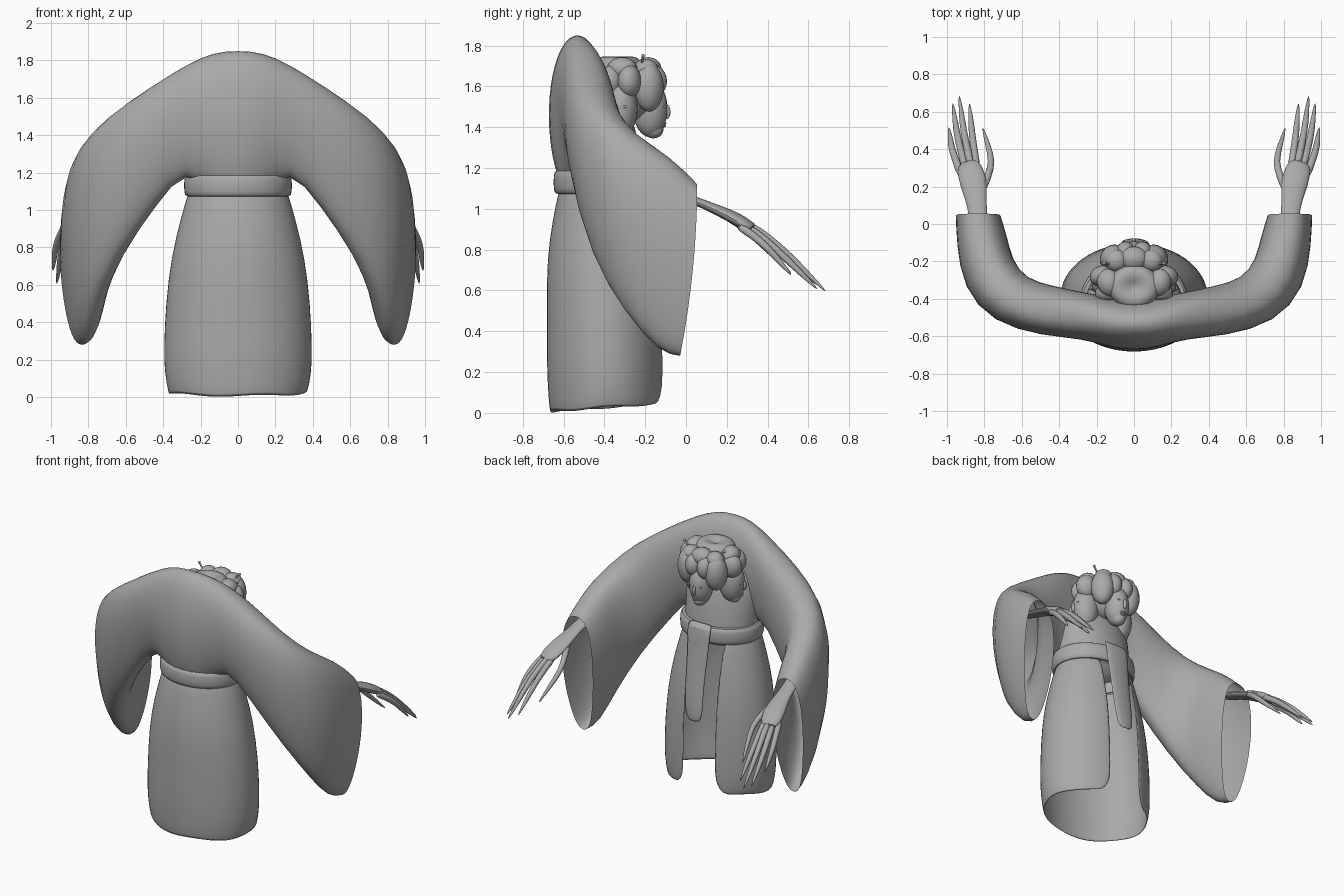
import bpy, bmesh, math
from mathutils import Vector, Matrix

cube = bpy.data.objects.get("Cube")
if cube:
    bpy.data.objects.remove(cube)

grey = bpy.data.materials.new("plain grey")
grey.use_nodes = True
COLOR = (0.4, 0.4, 0.4, 1)
grey.diffuse_color = COLOR
grey.node_tree.nodes["Principled BSDF"].inputs["Base Color"].default_value = COLOR


def finish(name, bm, angle=50, subsurf=0, thick=0):
    bmesh.ops.recalc_face_normals(bm, faces=bm.faces)
    me = bpy.data.meshes.new(name)
    bm.to_mesh(me)
    bm.free()
    me.materials.append(grey)
    ob = bpy.data.objects.new(name, me)
    bpy.context.collection.objects.link(ob)
    if thick:
        m = ob.modifiers.new("cloth", "SOLIDIFY")
        m.thickness, m.offset = thick, 0
    if subsurf:
        m = ob.modifiers.new("smooth", "SUBSURF")
        m.levels = m.render_levels = subsurf
    bpy.ops.object.select_all(action="DESELECT")
    ob.select_set(True)
    bpy.context.view_layer.objects.active = ob
    bpy.ops.object.shade_smooth_by_angle(angle=math.radians(angle))


def loft(bm, rings, closed=True, caps=(False, False)):
    rows = [[bm.verts.new(p) for p in r] for r in rings]
    n = len(rows[0])
    for a, b in zip(rows, rows[1:]):
        for i in range(n if closed else n - 1):
            j = (i + 1) % n
            bm.faces.new((a[i], a[j], b[j], b[i]))
    for row, cap in zip((rows[0], rows[-1]), caps):
        if cap:
            bm.faces.new(row)


def tube(bm, pts, radii, n=8, flat=1.0):
    """Tapered limb through the points, optionally flattened vertically."""
    pts = [Vector(p) for p in pts]
    rings = []
    for i, p in enumerate(pts):
        d = (pts[min(i + 1, len(pts) - 1)] - pts[max(i - 1, 0)]).normalized()
        side = d.cross(Vector((0, 0, 1))).normalized()
        up = side.cross(d)
        rings.append([p + radii[i] * (math.cos(t) * side + flat * math.sin(t) * up)
                      for t in (2 * math.pi * k / n for k in range(n))])
    loft(bm, rings, caps=(True, True))


def oval(z, hx, back, front, n=24):
    cy, hy = (back + front) / 2, (front - back) / 2
    return [(hx * math.sin(t), cy + hy * math.cos(t), z)
            for t in (2 * math.pi * k / n for k in range(n))]


# Robe body from the waist up into the shoulders
bm = bmesh.new()
loft(bm, [oval(*r) for r in [
    (1.06, .26, -.61, -.2), (1.2, .262, -.62, -.21), (1.32, .272, -.645, -.23),
    (1.45, .275, -.655, -.26), (1.58, .26, -.64, -.33), (1.68, .19, -.61, -.41)]],
    caps=(False, True))
finish("robe_body", bm, 80, 1)


# Shoulders and wide sleeves in one sweep from wrist to wrist:
# centre x, y, heading, half width, top, bottom, bottom setback
SLEEVE = [(0, -.535, 0, .145, 1.857, 1.04, 0), (.13, -.525, 0, .135, 1.848, 1.06, 0),
          (.27, -.49, 4, .122, 1.785, 1.24, 0), (.46, -.465, 12, .135, 1.665, 1.02, .02),
          (.67, -.41, 38, .145, 1.515, .73, .02), (.785, -.265, 60, .15, 1.37, .47, .02),
          (.815, -.075, 82, .134, 1.262, .285, .05), (.833, .055, 90, .118, 1.125, .275, .085)]


def sleeve_ring(s, x, y, head, w, top, bottom, setback, n=24):
    h = math.radians(head)
    full = .2 * min(1, x / .4)
    ring = []
    for k in range(n):
        t = 2 * math.pi * k / n
        c, sn = math.cos(t), math.sin(t)
        v = .5 + .5 * c
        z = bottom + (top - bottom) * v
        u = w * math.copysign(abs(sn) ** (1 - full), sn) * (1 + full * c)
        back = setback * (1 - v) ** 2
        ring.append((s * (x + u * math.sin(h) - back * math.cos(h)),
                     y - u * math.cos(h) - back * math.sin(h), z))
    return ring


bm = bmesh.new()
loft(bm, [sleeve_ring(-1, *r) for r in SLEEVE[:0:-1]] + [sleeve_ring(1, *r) for r in SLEEVE])
finish("shoulders_and_sleeves", bm, 80, 1)

# Skirt wrapped round the body with a slit on the +y side
bm = bmesh.new()
rings = []
for z, hx, back, front in [(1.09, .265, -.62, -.2), (.95, .305, -.65, -.17),
                           (.75, .355, -.68, -.13), (.5, .385, -.68, -.11),
                           (.25, .395, -.68, -.105), (.12, .39, -.675, -.105), (0, .37, -.665, -.11)]:
    cy, hy = (back + front) / 2, (front - back) / 2
    a, b = math.asin(.1 / hx), 2 * math.pi - math.asin(.14 / hx)
    if z == 0:
        a, b = a + .15, b - .15
    ring = []
    for k in range(29):
        t = a + (b - a) * k / 28
        lift = (.022 + .021 * math.cos(t) + .006 * math.sin(5 * t)) if z == 0 else 0
        ring.append((hx * math.sin(t), cy + hy * math.cos(t), z + lift))
    rings.append(ring)
loft(bm, rings, closed=False)
finish("skirt", bm, 60, 1, .008)

# Belt with rounded edges
bm = bmesh.new()
loft(bm, [oval(z, .27 + g, -.63 - g, -.19 + g) for z, g in [
    (1.075, -.02), (1.07, .01), (1.09, .022), (1.17, .022), (1.19, .01), (1.185, -.02)]])
finish("belt", bm, 60, 1)

# Sash folded over the belt, its tail hanging over the slit
bm = bmesh.new()
loft(bm, [[(x - w, y, z), (x, y + .012, z), (x + w, y, z)] for x, w, y, z in [
    (.01, .09, -.2, 1.205), (.01, .095, -.16, 1.19), (.01, .09, -.155, 1.08),
    (.01, .08, -.13, .9), (.01, .075, -.1, .7), (0, .07, -.09, .58), (0, .04, -.09, .54)]],
    closed=False)
finish("sash_tail", bm, 60, 1, .012)

for s, side in ((1, "left"), (-1, "right")):
    # Forearm, flattened palm, long thin fingers and thumb
    bm = bmesh.new()
    tube(bm, [(s * .76, -.3, 1.2), (s * .82, -.08, 1.08), (s * .835, .06, 1.035),
              (s * .845, .14, 1.0), (s * .86, .23, .96), (s * .88, .3, .92),
              (s * .89, .335, .9)],
         (.05, .05, .05, .06, .078, .07, .05), 12, .42)
    for base, mid, tip in [
            ((.84, .29, .925), (.865, .47, .795), (.88, .65, .62)),
            ((.872, .31, .92), (.91, .49, .785), (.935, .69, .59)),
            ((.902, .3, .91), (.945, .47, .775), (.97, .65, .6)),
            ((.92, .25, .92), (.975, .4, .81), (.99, .52, .67)),
            ((.81, .18, .975), (.755, .33, .87), (.81, .52, .68))]:
        pts = [Vector((s * p[0], p[1], p[2])) for p in (base, mid, tip)]
        tube(bm, [pts[0], (pts[0] + pts[1]) / 2 + Vector((0, 0, .008)), pts[1],
                  (pts[1] + pts[2]) / 2, pts[2]], (.025, .021, .02, .016, .004))
    finish(side + "_hand", bm, 60, 1)


def ball(bm, loc, size, turn=0):
    m = Matrix.Rotation(turn, 4, "Z")
    m = m @ Matrix.Translation(loc) @ Matrix.Diagonal((*size, 1))
    bmesh.ops.create_uvsphere(bm, u_segments=20, v_segments=12, radius=1, matrix=m)


HEAD = Vector((0, -.27, 0))
# Three faces looking forward and to both sides; d is the distance from the axis
FACES = (("middle", 0, .095), ("left", 108, .15), ("right", -108, .15))
for name, deg, d in FACES:
    bm = bmesh.new()
    a = math.radians(-deg)
    ball(bm, (0, d, 1.49), (.078, .085, .14), a)
    ball(bm, (0, d + .015, 1.39), (.045, .05, .045), a)
    ball(bm, (0, d + .083, 1.475), (.012, .016, .034), a)
    ball(bm, (0, d + .067, 1.418), (.024, .012, .007), a)
    ball(bm, (0, d + .066, 1.406), (.02, .012, .007), a)
    for s in (1, -1):
        ball(bm, (s * .03, d + .067, 1.5), (.019, .01, .008), a)
    bmesh.ops.translate(bm, verts=bm.verts, vec=HEAD)
    finish(name + "_face", bm)

# Hair: parted lobes over each face, long locks between faces
bm = bmesh.new()
ball(bm, (0, 0, 1.57), (.15, .13, .14))
for name, deg, d in FACES:
    a = math.radians(-deg)
    for s in (1, -1):
        ball(bm, (s * .045, d + .012, 1.625), (.056, .07, .08), a)
    ball(bm, (0, d - .01, 1.685), (.075, .065, .058), a)
for deg in (52, -52):
    a = math.radians(deg)
    ball(bm, (0, .145, 1.595), (.075, .065, .12), a)
    ball(bm, (0, .12, 1.685), (.06, .06, .05), a)
bmesh.ops.translate(bm, verts=bm.verts, vec=HEAD)
finish("hair_lobes", bm)

# Dimpled bun on the crown
bm = bmesh.new()
loft(bm, [oval(1.69 + dz, r * 1.15, -.335 - r, -.335 + r) for r, dz in [
    (.08, -.06), (.115, -.03), (.125, .01), (.105, .05), (.07, .06), (.03, .045), (.01, .035)]],
    caps=(True, True))
finish("crown_bun", bm, 60, 1)

# Hairpins
bm = bmesh.new()
for s in (1, -1):
    tube(bm, [(s * .1, -.22, 1.68), (s * .16, -.21, 1.75)], (.005, .006))
    ball(bm, (s * .16, -.21, 1.75), (.009, .009, .009))
finish("hairpins", bm)
